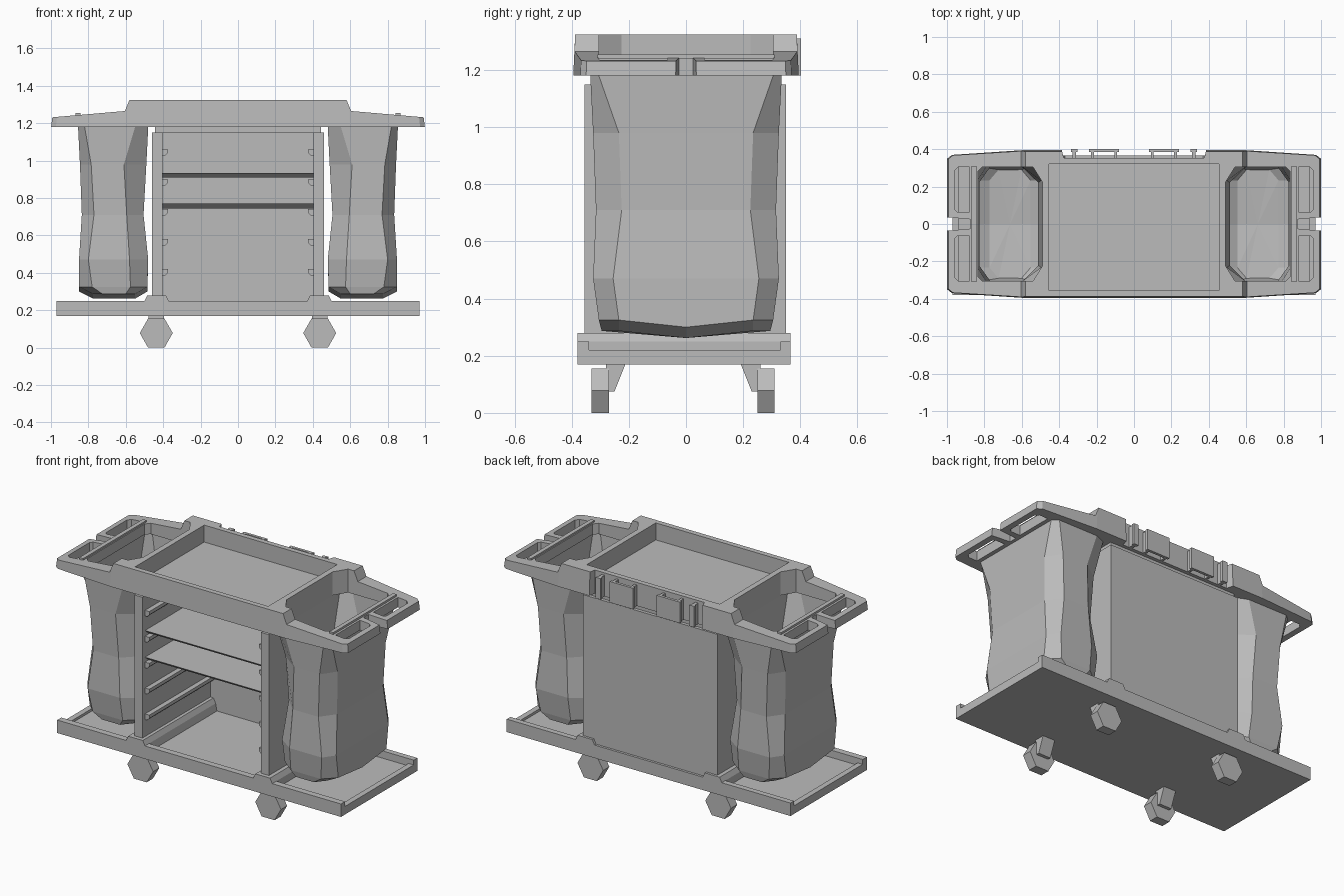
import bpy, bmesh
from mathutils import Vector

old = bpy.data.objects.get("Cube")
if old:
    bpy.data.objects.remove(old, do_unlink=True)

grey = bpy.data.materials.new("plain_grey")
grey.use_nodes = True
grey.diffuse_color = (0.5, 0.5, 0.5, 1)
grey.node_tree.nodes["Principled BSDF"].inputs["Base Color"].default_value = (0.5, 0.5, 0.5, 1)


def finish(name, bm):
    bmesh.ops.recalc_face_normals(bm, faces=bm.faces)
    mesh = bpy.data.meshes.new(name)
    bm.to_mesh(mesh)
    bm.free()
    mesh.materials.append(grey)
    ob = bpy.data.objects.new(name, mesh)
    bpy.context.collection.objects.link(ob)
    return ob


def add_prism(bm, pts, axis, a, b, top_scale=1.0):
    """Extrude a 2D outline along an axis from a to b."""
    def place(p, d, k):
        u, v = p[0] * k, p[1] * k
        return {"x": (d, u, v), "y": (u, d, v), "z": (u, v, d)}[axis]
    lo = [bm.verts.new(place(p, a, 1)) for p in pts]
    hi = [bm.verts.new(place(p, b, top_scale)) for p in pts]
    bm.faces.new(lo)
    bm.faces.new(hi)
    for i in range(len(pts)):
        j = (i + 1) % len(pts)
        bm.faces.new((lo[i], lo[j], hi[j], hi[i]))


def add_box(bm, x, y, z):
    add_prism(bm, [(x[0], y[0]), (x[1], y[0]), (x[1], y[1]), (x[0], y[1])], "z", *z)


def box(name, x, y, z):
    bm = bmesh.new()
    add_box(bm, x, y, z)
    return finish(name, bm)


def prism(name, *args):
    bm = bmesh.new()
    add_prism(bm, *args)
    return finish(name, bm)


def span(s, a, b):
    return tuple(sorted((s * a, s * b)))


def boolean(ob, cutter, mode):
    """Apply a boolean and drop the cutter."""
    mod = ob.modifiers.new("cut", "BOOLEAN")
    mod.operation, mod.object, mod.solver = mode, cutter, "EXACT"
    bpy.context.view_layer.update()
    deps = bpy.context.evaluated_depsgraph_get()
    mesh = bpy.data.meshes.new_from_object(ob.evaluated_get(deps))
    ob.modifiers.clear()
    ob.data = mesh
    bpy.data.objects.remove(cutter, do_unlink=True)


SIDES = (("left", 1), ("right", -1))

# Base tray with long rims, low end lips and raised saddles under the walls
box("base_floor", (-.97, .97), (-.38, .365), (.17, .205))
box("front_rim", (-.97, .97), (-.38, -.34), (.17, .25))
box("back_rim", (-.97, .97), (.33, .365), (.17, .25))
for side, s in SIDES:
    box(side + "_end_lip", span(s, .935, .97), (-.34, .33), (.205, .22))
    prism(side + "_saddle", [(s * .36, .2), (s * .5, .2), (s * .5, .25), (s * .485, .28),
                             (s * .385, .28), (s * .37, .25)], "y", -.38, .365)

# Open cabinet with ledges and two shelves
box("cabinet_back", (-.46, .46), (.31, .35), (.2, 1.15))
box("cabinet_neck", (-.445, .445), (-.33, .33), (1.15, 1.18))
for side, s in SIDES:
    box(side + "_cabinet_wall", span(s, .405, .46), (-.355, .35), (.2, 1.15))
    for i in range(5):
        z = 1.06 - i * .16
        prism(f"{side}_ledge_{i + 1}", [(s * .41, z), (s * .375, z), (s * .375, z - .02),
                                        (s * .39, z - .035), (s * .41, z - .035)], "y", -.33, .32)
for i, z in enumerate((.935, .77)):
    prism(f"shelf_{i + 1}", [(-.33, z), (.32, z), (.32, z - .025), (-.3, z - .025)], "x", -.405, .405)

# Hexagonal caster wheels on wedge brackets
for end, t in (("front", -1), ("back", 1)):
    for side, s in SIDES:
        cx, cy = s * .437, -.01
        wheel = [(cx - .088, .078), (cx - .044, 0), (cx + .044, 0),
                 (cx + .088, .078), (cx + .044, .155), (cx - .044, .155)]
        prism(f"{end}_{side}_wheel", wheel, "y", cy + t * .26, cy + t * .32)
        wedge = [(cy + t * .27, .175), (cy + t * .2, .175), (cy + t * .24, .075), (cy + t * .27, .075)]
        prism(f"{end}_{side}_bracket", wedge, "x", cx - .042, cx + .042)

# Collecting bags: lofted faceted shells, open at the top
# each ring: z, inner x, outer x, half depth, inner, outer and depth chamfers, sag
RINGS = [(1.18, .48, .855, .335, .07, .035, .03, 0), (.98, .49, .845, .325, .12, .06, .09, 0),
         (.71, .505, .835, .315, .09, .065, .09, 0), (.47, .48, .85, .325, .1, .05, .07, 0),
         (.325, .485, .85, .305, .09, .07, .07, .025), (.287, .55, .775, .295, .05, .05, .06, .025)]
for side, s in SIDES:
    bm = bmesh.new()
    loops = []
    for z, a, b, h, ci, co, cy, sag in RINGS:
        half = [(a, -h + cy), (a + ci, -h), (b - co, -h), (b, -h + cy), (b, 0)]
        pts = half + [(x, -y) for x, y in half[3::-1]] + [(a, 0)]
        loops.append([bm.verts.new((s * x, y, z if y else z - sag)) for x, y in pts])
    for up, low in zip(loops, loops[1:]):
        for i in range(len(up)):
            j = (i + 1) % len(up)
            bm.faces.new((up[i], up[j], low[j], low[i]))
    # slightly sagging bottom
    bottom = loops[-1]
    tip = bm.verts.new((bottom[4].co + bottom[9].co) / 2)
    for i in range(len(bottom)):
        bm.faces.new((bottom[i], bottom[(i + 1) % len(bottom)], tip))
    bag = finish(side + "_bag", bm)
    wall = bag.modifiers.new("wall", "SOLIDIFY")
    wall.thickness, wall.offset = .008, -1

# Top deck: stepped side profile trimmed to a tapered plan outline
rise = [(1.01, 1.18), (1.01, 1.23), (.605, 1.265), (.58, 1.325)]
deck = prism("top_deck", rise + [(-x, z) for x, z in reversed(rise)], "y", -.42, .42)
edge = [(.6, -.395), (.975, -.37), (1, -.35)]
plan = edge + [(x, -y) for x, y in reversed(edge)]
plan += [(-x, -y) for x, y in plan]
boolean(deck, prism("plan_trim", plan, "z", 1.17, 1.34, .98), "INTERSECT")

# Cut the centre well, bag openings, handle slots and the back recess
bm = bmesh.new()
add_box(bm, (-.455, .455), (-.355, .32), (1.22, 1.4))
add_prism(bm, [(-.385, .5), (-.385, .39), (-.375, .352), (.375, .352), (.385, .39), (.385, .5)],
          "z", 1.1, 1.4)
for side, s in SIDES:
    hole = [(.49, -.225), (.54, -.305), (.81, -.305), (.835, -.28)]
    hole += [(x, -y) for x, y in reversed(hole)]
    add_prism(bm, [(s * x, y) for x, y in hole], "z", 1.1, 1.4)
    add_prism(bm, [(s * .875, -.025), (s * .875, .025), (s * 1.1, .045), (s * 1.1, -.045)], "z", 1.1, 1.4)
    for t in (-1, 1):
        slot = [(.88, .065), (.945, .065), (.96, .08), (.96, .285), (.94, .305), (.88, .305)]
        add_prism(bm, [(s * x, t * y) for x, y in slot], "z", 1.1, 1.4)
boolean(deck, finish("deck_cutter", bm), "DIFFERENCE")

# Raised cross bars beside the handles
for side, s in SIDES:
    box(side + "_cross_bar", span(s, .842, .868), (-.31, .31), (1.2, 1.255))

# Tool hooks and holders on the back edge
for side, s in SIDES:
    bm = bmesh.new()
    add_box(bm, span(s, .08, .24), (.385, .402), (1.18, 1.31))
    for a in (.09, .215):
        add_box(bm, span(s, a, a + .015), (.345, .39), (1.18, 1.31))
    finish(side + "_tool_holder", bm)
    bm = bmesh.new()
    add_box(bm, span(s, .31, .33), (.345, .39), (1.18, 1.31))
    add_box(bm, span(s, .303, .337), (.385, .402), (1.18, 1.31))
    finish(side + "_tool_hook", bm)
